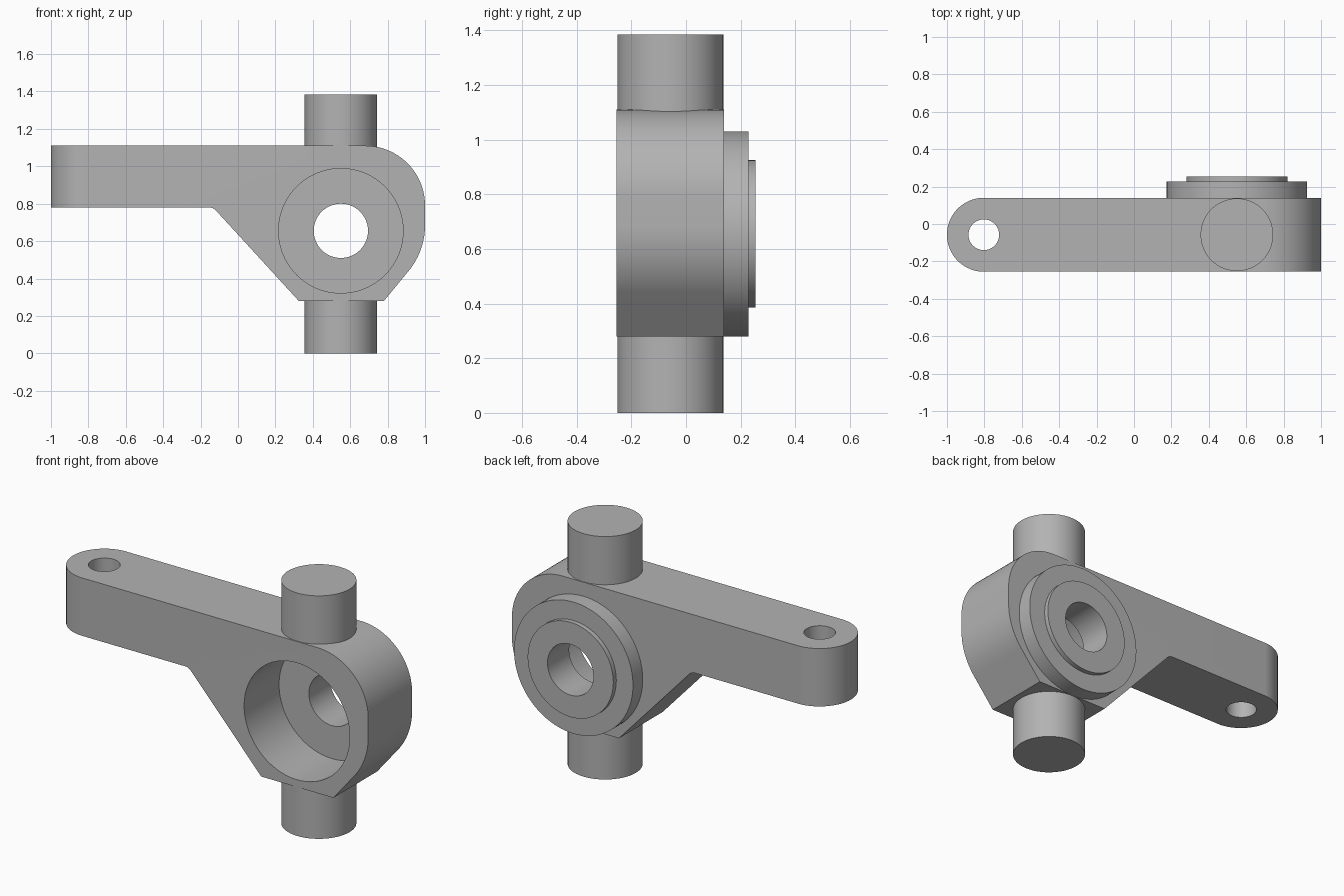
import bpy, bmesh, math
from mathutils import Matrix, Vector

if "Cube" in bpy.data.objects:
    bpy.data.objects.remove(bpy.data.objects["Cube"], do_unlink=True)

FRONT, BACK, MID = -0.255, 0.14, -0.0575   # body depth
AXIS_X, AXIS_Z = 0.55, 0.655               # wheel bore axis
TOP, BOTTOM = 1.11, 0.28                   # body height

steel = bpy.data.materials.new("grey steel")
steel.use_nodes = True
GREY = (0.45, 0.45, 0.45, 1)
steel.diffuse_color = GREY
steel.node_tree.nodes["Principled BSDF"].inputs["Base Color"].default_value = GREY


def make(name, bm):
    bmesh.ops.recalc_face_normals(bm, faces=bm.faces)
    mesh = bpy.data.meshes.new(name)
    bm.to_mesh(mesh)
    bm.free()
    mesh.materials.append(steel)
    ob = bpy.data.objects.new(name, mesh)
    bpy.context.collection.objects.link(ob)
    return ob


def prism(name, points, direction):
    """Extrude a closed outline of 3D points along a direction."""
    bm = bmesh.new()
    face = bm.faces.new([bm.verts.new(p) for p in points])
    ext = bmesh.ops.extrude_face_region(bm, geom=[face])
    verts = [v for v in ext["geom"] if isinstance(v, bmesh.types.BMVert)]
    bmesh.ops.translate(bm, vec=direction, verts=verts)
    return make(name, bm)


def cylinder(name, radius, start, end):
    a, b = Vector(start), Vector(end)
    bm = bmesh.new()
    turn = (b - a).to_track_quat("Z", "Y").to_matrix().to_4x4()
    bmesh.ops.create_cone(bm, cap_ends=True, segments=96, radius1=radius,
                          radius2=radius, depth=(b - a).length,
                          matrix=Matrix.Translation((a + b) / 2) @ turn)
    return make(name, bm)


def arc(cx, cy, r, a0, a1, n=24):
    angles = [math.radians(a0 + (a1 - a0) * i / n) for i in range(n + 1)]
    return [(cx + r * math.cos(a), cy + r * math.sin(a)) for a in angles]


def combine(target, cutter, operation):
    mod = target.modifiers.new("cut", "BOOLEAN")
    mod.operation, mod.object, mod.solver = operation, cutter, "EXACT"
    bpy.context.view_layer.objects.active = target
    bpy.ops.object.modifier_apply(modifier=mod.name)
    bpy.data.objects.remove(cutter, do_unlink=True)


def smooth(ob):
    bpy.ops.object.select_all(action="DESELECT")
    ob.select_set(True)
    bpy.context.view_layer.objects.active = ob
    bpy.ops.object.shade_smooth_by_angle(angle=math.radians(25))


# Body: side outline of the arm and hub, with rounded shoulder and cheek
outline = [(-1.1, TOP), (-1.1, 0.78)]
outline += arc(-0.155, 0.73, 0.05, 90, 42.5, 6)
outline += [(0.325, BOTTOM), (0.78, BOTTOM)]
outline += arc(0.615, 0.685, 0.385, -40, 0)
outline += arc(0.68, 0.79, 0.32, 0, 90)
body = prism("knuckle_body", [(x, FRONT, z) for x, z in outline],
             (0, BACK - FRONT, 0))

# Round the arm end in plan
half = (BACK - FRONT) / 2
plan = arc(-1 + half, MID, half + 0.0002, 90, 270, 48)
plan += [(1.2, FRONT - 0.0002), (1.2, BACK + 0.0002)]
combine(body, prism("plan_cutter", [(x, y, 0.1) for x, y in plan],
                    (0, 0, 1.2)), "INTERSECT")

# Bearing recess, through bore and arm hole
combine(body, cylinder("recess_cutter", 0.333, (AXIS_X, -0.5, AXIS_Z),
                       (AXIS_X, 0.06, AXIS_Z)), "DIFFERENCE")
combine(body, cylinder("bore_cutter", 0.145, (AXIS_X, -0.2, AXIS_Z),
                       (AXIS_X, 0.4, AXIS_Z)), "DIFFERENCE")
combine(body, cylinder("arm_hole_cutter", 0.082, (-0.803, MID, 0.5),
                       (-0.803, MID, 1.3)), "DIFFERENCE")
smooth(body)

# Stepped boss on the back, turned around the bore axis
section = [(0.145, BACK), (0.375, BACK), (0.375, 0.228), (0.27, 0.228),
           (0.27, 0.255), (0.145, 0.255)]
bm = bmesh.new()
ring = [bm.verts.new((AXIS_X + r, y, AXIS_Z)) for r, y in section]
edges = [bm.edges.new((ring[i - 1], ring[i])) for i in range(len(ring))]
bmesh.ops.spin(bm, geom=ring + edges, cent=(AXIS_X, 0, AXIS_Z), axis=(0, 1, 0),
               angle=math.tau, steps=96, use_merge=True)
bmesh.ops.remove_doubles(bm, verts=bm.verts, dist=0.0001)
smooth(make("stepped_boss", bm))

# Pivot pins above and below the hub
for name, z0, z1 in (("upper_pin", TOP - 0.06, 1.385), ("lower_pin", 0, 0.3)):
    smooth(cylinder(name, 0.194, (AXIS_X, MID, z0), (AXIS_X, MID, z1)))
